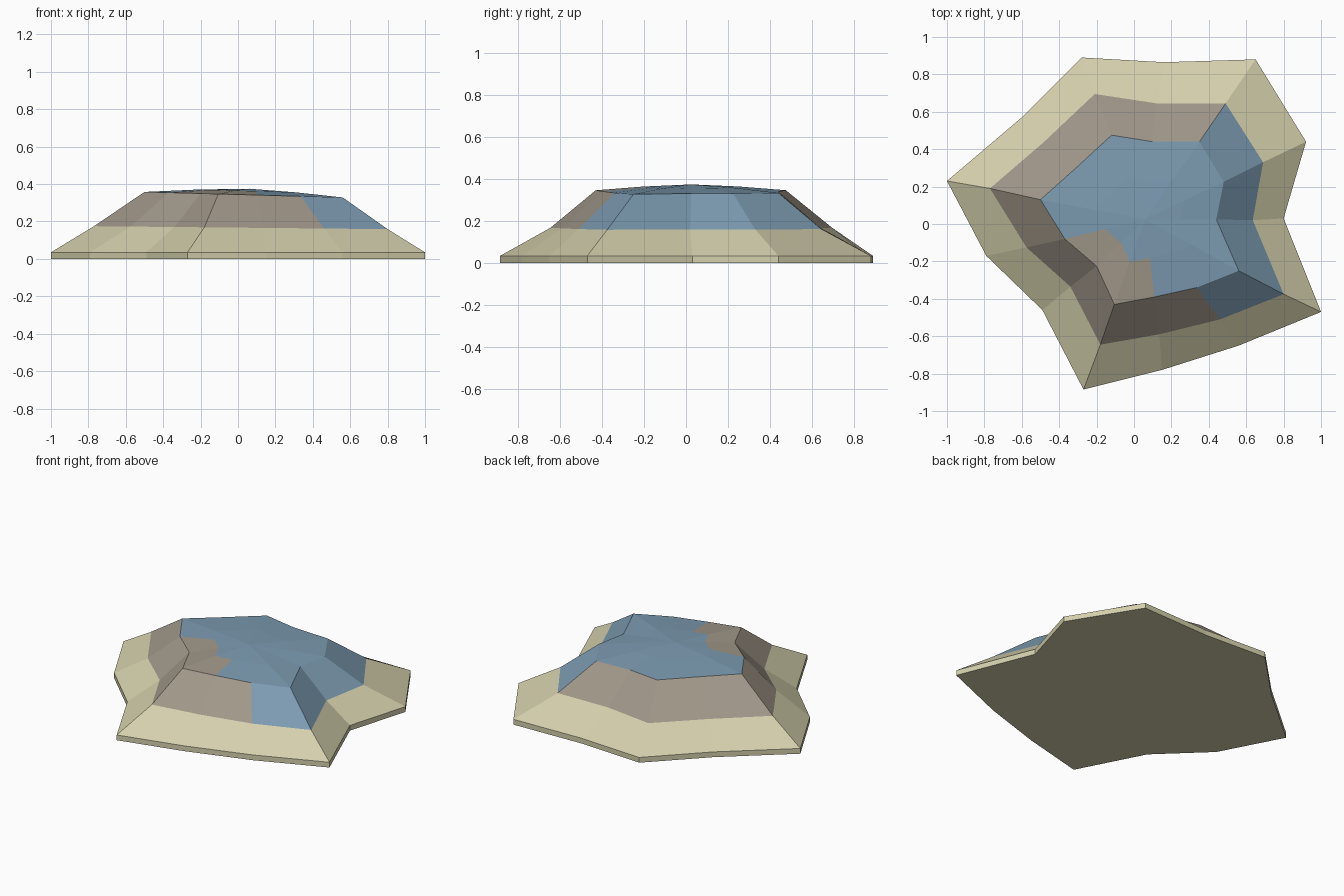
import bpy
from mathutils import Vector

if "Cube" in bpy.data.objects:
    bpy.data.objects.remove(bpy.data.objects["Cube"])

# Plan outlines, each listed clockwise from the west tip
OUTER = [(-1, .23), (-.60, .57), (-.28, .89), (.16, .865), (.65, .88), (.92, .44), (.80, .03),
         (1, -.47), (.56, -.65), (.15, -.78), (-.27, -.885), (-.49, -.46), (-.79, -.17)]
LEDGE = [(-.77, .19), (-.48, .44), (-.21, .695), (.12, .645), (.49, .645), (.69, .33), (.635, .02),
         (.80, -.375), (.46, -.51), (.135, -.59), (-.18, -.645), (-.34, -.335), (-.575, -.125)]
CREST = [(-.50, .13), (-.31, .30), (-.12, .475), (.10, .44), (.35, .44), (.48, .225), (.44, .025),
         (.56, -.25), (.335, -.34), (.11, -.39), (-.105, -.43), (-.20, -.225), (-.37, -.08)]
N = len(OUTER)


def material(name, color):
    m = bpy.data.materials.new(name)
    m.diffuse_color = (*color, 1)
    m.use_nodes = True
    m.node_tree.nodes["Principled BSDF"].inputs["Base Color"].default_value = m.diffuse_color
    return m


sand = material("sand", (.658, .624, .413))
rock = material("rock", (.352, .309, .250))
slate = material("slate_blue", (.202, .328, .440))


def ring(points, z, tilt=0):
    """Lift an outline to height z, sloping down toward +x."""
    return [Vector((x, y, z - tilt * x)) for x, y in points]


def build(name, rings, mats, pick, floor=False, apex=None):
    """Stack rings into bands; pick(band, sector) gives the material slot."""
    verts = [v for r in rings for v in r]
    faces, slots = [], []
    for b in range(len(rings) - 1):
        for i in range(N):
            j = (i + 1) % N
            faces.append((b * N + j, b * N + i, (b + 1) * N + i, (b + 1) * N + j))
            slots.append(pick(b, i))
    if floor:
        faces.append(tuple(range(N)))
        slots.append(0)
    if apex is not None:
        top = len(verts) - N
        verts.append(apex)
        for i in range(N):
            faces.append((top + (i + 1) % N, top + i, len(verts) - 1))
            slots.append(pick(len(rings) - 1, i))
    me = bpy.data.meshes.new(name)
    me.from_pydata(verts, [], faces)
    for m in mats:
        me.materials.append(m)
    for p, s in zip(me.polygons, slots):
        p.material_index = s
    me.update()
    ob = bpy.data.objects.new(name, me)
    bpy.context.collection.objects.link(ob)
    return ob


ledge = ring(LEDGE, .167, .01)
crest = ring(CREST, .344, .028)
summit = Vector((.06, .025, .375))
# Inner ring halfway to the summit, slightly domed
cap = [v.lerp(summit, .5) + Vector((0, 0, .004)) for v in crest]

# Sandy foot with a thin vertical rim and a flat underside
build("sand_base", [ring(OUTER, 0), ring(OUTER, .035), ledge], [sand],
      lambda b, i: 0, floor=True)
# Steep slope: slate on the east sectors, rock elsewhere
build("slope", [ledge, crest], [rock, slate], lambda b, i: int(4 <= i <= 7))
# Plateau: slate with a rock patch on the outer south-west sectors
build("plateau", [crest, cap], [rock, slate],
      lambda b, i: int(not (b == 0 and 9 <= i <= 11)), apex=summit)
